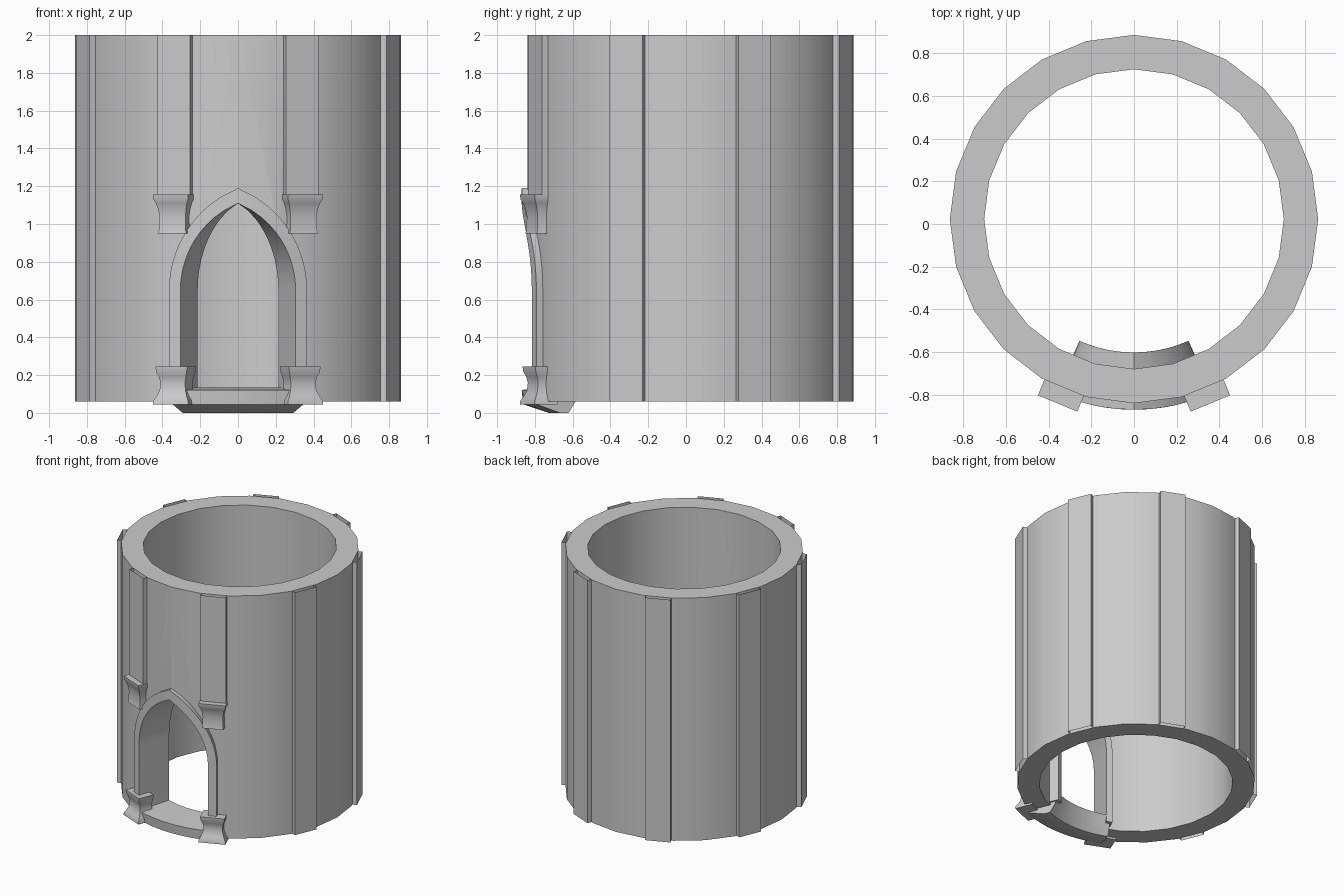
import bpy, bmesh
from math import sin, cos, asin, sqrt, radians

cube = bpy.data.objects.get("Cube")
if cube:
    bpy.data.objects.remove(cube, do_unlink=True)

stone = bpy.data.materials.new("grey_stone")
stone.use_nodes = True
GREY = (0.6, 0.6, 0.6, 1)
stone.diffuse_color = GREY
stone.node_tree.nodes["Principled BSDF"].inputs["Base Color"].default_value = GREY

CENTRE_Y = 0.023
BOTTOM, TOP = 0.06, 2.0
FRAME_IN, FRAME_OUT = 0.625, 0.893


def polar(angle, r, z, side=0.0):
    """Point at an angle from the front, shifted sideways along the tangent."""
    return (r * sin(angle) + side * cos(angle),
            CENTRE_Y - r * cos(angle) + side * sin(angle), z)


def loft(name, sections, closed=True, loop=False, caps=True):
    """Skin a row of equal-length cross-sections."""
    bm = bmesh.new()
    rows = [[bm.verts.new(p) for p in s] for s in sections]
    count = len(rows[0])
    pairs = list(zip(rows, rows[1:]))
    if loop:
        pairs.append((rows[-1], rows[0]))
    for a, b in pairs:
        for i in range(count if closed else count - 1):
            j = (i + 1) % count
            bm.faces.new((a[i], a[j], b[j], b[i]))
    if caps and not loop:
        bm.faces.new(rows[0])
        bm.faces.new(rows[-1])
    bmesh.ops.recalc_face_normals(bm, faces=bm.faces)
    mesh = bpy.data.meshes.new(name)
    bm.to_mesh(mesh)
    bm.free()
    mesh.materials.append(stone)
    obj = bpy.data.objects.new(name, mesh)
    bpy.context.collection.objects.link(obj)
    return obj


def smooth(obj, degrees=35):
    bpy.ops.object.select_all(action='DESELECT')
    obj.select_set(True)
    bpy.context.view_layer.objects.active = obj
    bpy.ops.object.shade_smooth_by_angle(angle=radians(degrees))


def arch(width, peak, foot, spring=0.65, steps=12):
    """Right half of a pointed arch as (x, z), foot to peak."""
    rise = peak - spring
    shift = (rise ** 2 - width ** 2) / (2 * width)
    pts = [(width, foot)]
    for i in range(steps + 1):
        h = rise * i / steps
        pts.append((max(sqrt((width + shift) ** 2 - h * h) - shift, 0), spring + h))
    return pts


def bend(x):
    return asin(x / FRAME_OUT)


# Tower wall with doorway cut
wall = loft("tower_wall", [[polar(radians(15 * i), r, z) for r, z in
            ((0.863, BOTTOM), (0.863, TOP), (0.702, TOP), (0.702, BOTTOM))]
            for i in range(24)], loop=True)
cutter = loft("doorway_cutter", [[polar(s * max(bend(x), 0.004), r, z)
              for s, r in ((-1, 1.05), (1, 1.05), (1, 0.6), (-1, 0.6))]
              for x, z in arch(0.335, 1.15, 0.02)])
cutter.hide_render = True
cut = wall.modifiers.new("doorway", 'BOOLEAN')
cut.operation, cut.solver, cut.object = 'DIFFERENCE', 'EXACT', cutter
bpy.context.view_layer.objects.active = wall
bpy.ops.object.modifier_apply(modifier=cut.name)
bpy.data.objects.remove(cutter, do_unlink=True)
smooth(wall)

# Pointed door frame curved around the wall
half = list(zip(arch(0.365, 1.19, 0.08), arch(0.305, 1.11, 0.08)))
stations = [(-1, o, i) for o, i in half] + [(1, o, i) for o, i in half[-2::-1]]
smooth(loft("door_frame", [[polar(s * bend(o[0]), FRAME_OUT, o[1]),
                            polar(s * bend(i[0]), FRAME_OUT, i[1]),
                            polar(s * bend(i[0]), FRAME_IN, i[1]),
                            polar(s * bend(o[0]), FRAME_IN, o[1])]
                           for s, o, i in stations]))

# Curved door sill
sill = ((0.893, 0.122), (0.885, 0.045), (0.75, 0.0), (0.70, 0.0), (0.66, 0.06), (0.625, 0.135))
smooth(loft("door_sill", [[polar(radians(23 * i / 6), r, z) for r, z in sill]
                          for i in range(-6, 7)]), 25)

# Eight open-ended pilaster strips, the front pair stopping at the capitals
for k in range(8):
    angle = radians(22.5 + 45 * k)
    foot = 1.12 if k in (0, 7) else BOTTOM
    loft(f"pilaster_{k + 1}", [[polar(angle, r, z, s) for r, s in
         ((0.85, -0.094), (0.89, -0.094), (0.89, 0.094), (0.85, 0.094))]
         for z in (foot, TOP)], closed=False, caps=False)

# Flared blocks beside the door: height, half width, outer radius
capital = ((0.95, 0.08, 0.912), (0.97, 0.076, 0.908), (1.04, 0.074, 0.906), (1.08, 0.08, 0.912),
           (1.11, 0.089, 0.922), (1.13, 0.099, 0.932), (1.155, 0.1, 0.935))
base = ((0.045, 0.1, 0.935), (0.065, 0.099, 0.933), (0.09, 0.085, 0.918), (0.12, 0.074, 0.906),
        (0.16, 0.07, 0.902), (0.19, 0.077, 0.908), (0.22, 0.088, 0.922), (0.245, 0.09, 0.924))
for side, label in ((-1, "right"), (1, "left")):
    angle = side * radians(22.5)
    for part, rings in (("capital", capital), ("base", base)):
        smooth(loft(f"{label}_{part}", [[polar(angle, 0.80, z, -w), polar(angle, r, z, -w),
                    polar(angle, r, z, w), polar(angle, 0.80, z, w)] for z, w, r in rings]))
